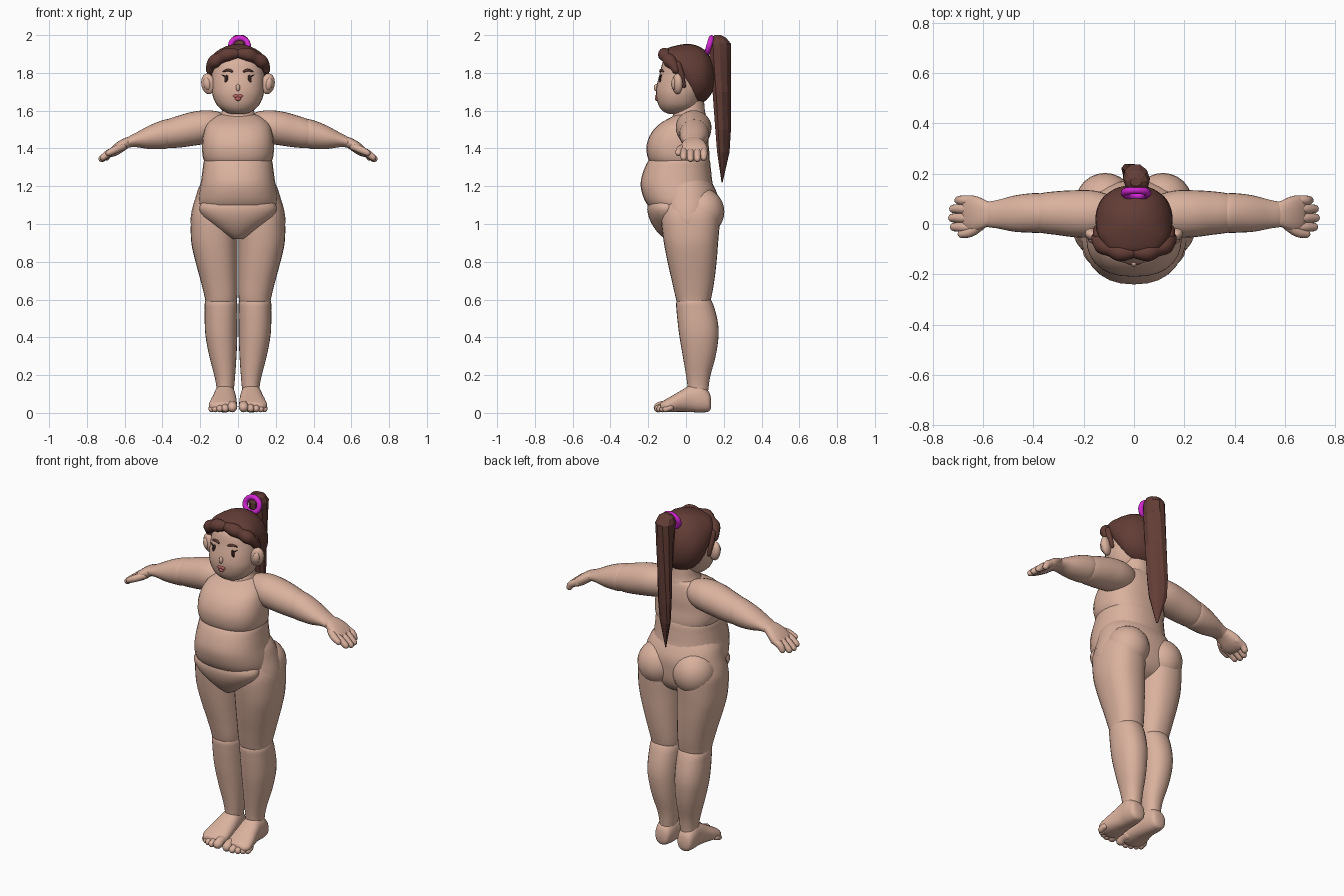
import bpy, bmesh, math
from mathutils import Vector, Matrix


def material(name, rgb):
    m = bpy.data.materials.new(name)
    m.diffuse_color = (*rgb, 1)
    return m


SKIN = material("skin", (0.70, 0.44, 0.34))
HAIR = material("hair", (0.125, 0.047, 0.037))
DARK = material("eye_dark", (0.03, 0.012, 0.012))
LIPS = material("lips", (0.50, 0.13, 0.13))
BAND = material("band", (0.65, 0.02, 0.65))


def finish(name, bm, mat, mirror=False, smooth=True):
    bmesh.ops.recalc_face_normals(bm, faces=bm.faces)
    me = bpy.data.meshes.new(name)
    bm.to_mesh(me)
    bm.free()
    ob = bpy.data.objects.new(name, me)
    bpy.context.collection.objects.link(ob)
    me.materials.append(mat)
    for p in me.polygons:
        p.use_smooth = smooth
    if mirror:
        ob.modifiers.new("mirror", 'MIRROR')
    return ob


def densify(rows, k):
    """Catmull-Rom interpolation of tuples."""
    if k < 2:
        return rows
    out = []
    for i in range(len(rows) - 1):
        a, b, c, d = (rows[max(0, min(len(rows) - 1, i + j))] for j in (-1, 0, 1, 2))
        for s in range(k):
            t = s / k
            out.append(tuple(0.5 * (2 * q + (r - p) * t + (2 * p - 5 * q + 4 * r - w) * t * t
                                    + (3 * q - p - 3 * r + w) * t ** 3)
                             for p, q, r, w in zip(a, b, c, d)))
    return out + [rows[-1]]


def skin_rings(bm, rings):
    vs = [[bm.verts.new(p) for p in r] for r in rings]
    n = len(vs[0])
    for a, b in zip(vs, vs[1:]):
        for i in range(n):
            bm.faces.new((a[i], a[(i + 1) % n], b[(i + 1) % n], b[i]))
    bm.faces.new(vs[0])
    bm.faces.new(vs[-1])


def loft(name, axis, rows, mat, mirror=False, n=28, k=4, power=2.0, smooth=True):
    """rows: (position on axis, u0, u1, v0, v1) = bounds of each rounded section."""
    bm = bmesh.new()
    rings = []
    for t, u0, u1, v0, v1 in densify(rows, k):
        ring = []
        for i in range(n):
            c, s = math.cos(math.tau * i / n), math.sin(math.tau * i / n)
            c, s = (math.copysign(abs(q) ** (2 / power), q) for q in (c, s))
            u, v = (u0 + u1 + (u1 - u0) * c) / 2, (v0 + v1 + (v1 - v0) * s) / 2
            ring.append({'x': (t, u, v), 'y': (u, t, v), 'z': (u, v, t)}[axis])
        rings.append(ring)
    skin_rings(bm, rings)
    return finish(name, bm, mat, mirror, smooth)


def tube(name, pts, mat, mirror=True, n=12, k=3):
    """Round-ended tube through (x, y, z, radius) points."""
    path = densify(pts, k)
    P = [Vector(p[:3]) for p in path]
    R = [p[3] for p in path]
    d0, d1 = (P[0] - P[1]).normalized(), (P[-1] - P[-2]).normalized()
    caps = (30, 60, 80)
    head = [(P[0] + d0 * R[0] * math.sin(math.radians(a)), R[0] * math.cos(math.radians(a))) for a in caps]
    tail = [(P[-1] + d1 * R[-1] * math.sin(math.radians(a)), R[-1] * math.cos(math.radians(a))) for a in caps]
    seq = head[::-1] + list(zip(P, R)) + tail
    bm = bmesh.new()
    rings = []
    for i, (p, r) in enumerate(seq):
        d = seq[min(i + 1, len(seq) - 1)][0] - seq[max(i - 1, 0)][0]
        q = d.to_track_quat('Z', 'Y')
        rings.append([p + q @ Vector((r * math.cos(math.tau * j / n), r * math.sin(math.tau * j / n), 0))
                      for j in range(n)])
    skin_rings(bm, rings)
    return finish(name, bm, mat, mirror)


def blob(name, loc, size, mat, mirror=False, tilt=(0, 0, 0)):
    bm = bmesh.new()
    rot = Matrix.Rotation(tilt[0], 4, 'X') @ Matrix.Rotation(tilt[1], 4, 'Y') @ Matrix.Rotation(tilt[2], 4, 'Z')
    mat4 = Matrix.Translation(loc) @ rot @ Matrix.Diagonal((*size, 1))
    bmesh.ops.create_uvsphere(bm, u_segments=24, v_segments=14, radius=1, matrix=mat4)
    return finish(name, bm, mat, mirror)


def sym(rows):
    return [(t, -h, h, a, b) for t, h, a, b in rows]


# torso: chest, belly roll, hips, lower belly fold, seat
loft("chest", 'z', sym([(1.585, .07, -.03, .09), (1.57, .12, -.07, .105), (1.53, .165, -.14, .115),
                        (1.48, .183, -.185, .12), (1.42, .19, -.208, .12), (1.36, .187, -.205, .125),
                        (1.32, .17, -.185, .12), (1.29, .13, -.14, .09)]), SKIN, power=2.4)
loft("belly", 'z', sym([(1.38, .14, -.15, .10), (1.34, .178, -.195, .125), (1.29, .187, -.222, .132),
                        (1.22, .197, -.24, .14), (1.16, .208, -.232, .155), (1.11, .21, -.21, .15),
                        (1.08, .19, -.18, .12), (1.05, .14, -.12, .08)]), SKIN, power=2.3)
loft("hips", 'z', sym([(1.25, .17, -.13, .12), (1.20, .205, -.15, .148), (1.14, .225, -.155, .17),
                       (1.07, .245, -.15, .17), (1.0, .25, -.13, .16), (.95, .22, -.10, .13),
                       (.92, .12, -.06, .08)]), SKIN, power=2.2)
loft("lower_belly", 'z', sym([(1.14, .17, -.19, .0), (1.09, .205, -.205, .0), (1.04, .185, -.198, .0),
                              (.99, .13, -.175, .0), (.95, .075, -.145, -.01), (.92, .025, -.11, -.03)]), SKIN)
blob("seat_cheek", (.115, .085, 1.065), (.118, .118, .125), SKIN, True)

# legs
loft("thigh", 'z', [(1.12, .02, .22, -.12, .15), (1.06, .003, .244, -.13, .178), (1.0, .002, .25, -.13, .178),
                    (.9, .002, .247, -.117, .17), (.8, .002, .225, -.098, .162), (.7, .002, .198, -.075, .15),
                    (.62, .003, .178, -.057, .136), (.58, .01, .168, -.045, .125), (.55, .03, .14, -.02, .1)],
     SKIN, True, power=2.3)
loft("shin", 'z', [(.63, .03, .15, -.02, .11), (.59, .006, .174, -.05, .137), (.54, .003, .176, -.05, .155),
                   (.47, .003, .176, -.043, .17), (.4, .004, .171, -.034, .172), (.3, .008, .152, -.017, .157),
                   (.2, .015, .126, .0, .13), (.14, .02, .115, .008, .12), (.09, .025, .115, .01, .115)],
     SKIN, True, power=2.2)

# feet: rows run heel to ball, then five toes
loft("foot", 'y', [(.133, .05, .09, .03, .07), (.122, .03, .115, .008, .11), (.08, .018, .125, .002, .15),
                   (.03, .012, .128, .004, .15), (-.02, .008, .138, .006, .122), (-.07, .006, .15, .005, .093),
                   (-.11, .008, .152, .005, .07), (-.135, .02, .13, .012, .055)], SKIN, True, power=2.3)
for i, (x0, x, y, r) in enumerate([(.032, .03, -.145, .026), (.066, .067, -.148, .019), (.093, .096, -.138, .018),
                                   (.117, .121, -.124, .017), (.136, .14, -.108, .016)]):
    tube(f"toe_{i + 1}", [(x0, -.08, r + .012, r), (x, y + .025, r + .012, r), (x, y, r + .003, r)], SKIN)

# arms
loft("upper_arm", 'x', [(.07, -.01, .10, 1.47, 1.58), (.11, -.035, .12, 1.44, 1.596), (.17, -.053, .134, 1.425, 1.602),
                        (.24, -.052, .134, 1.414, 1.594), (.31, -.043, .13, 1.405, 1.575),
                        (.37, -.035, .122, 1.403, 1.555), (.41, -.02, .105, 1.42, 1.53)], SKIN, True)
loft("forearm", 'x', [(.33, -.015, .1, 1.43, 1.54), (.37, -.034, .121, 1.402, 1.555), (.42, -.034, .121, 1.396, 1.542),
                      (.48, -.03, .112, 1.398, 1.516), (.54, -.018, .096, 1.407, 1.483),
                      (.58, -.012, .088, 1.405, 1.462), (.61, .0, .08, 1.40, 1.44)], SKIN, True)

# hands
loft("palm", 'x', [(.555, .0, .08, 1.415, 1.46), (.585, -.012, .092, 1.40, 1.46), (.62, -.026, .108, 1.375, 1.445),
                   (.65, -.03, .114, 1.36, 1.425), (.675, -.02, .11, 1.355, 1.402), (.685, .01, .09, 1.36, 1.385)],
     SKIN, True, power=2.4)
for i, (y, x, z) in enumerate([(-.012, .715, 1.352), (.024, .722, 1.345), (.06, .718, 1.345), (.094, .697, 1.352)]):
    tube(f"finger_{i + 1}", [(.64, y, 1.393, .019), (.68, y, 1.377, .02), (x, y, z, .017)], SKIN)
tube("thumb", [(.61, -.005, 1.41, .02), (.65, -.032, 1.393, .02), (.685, -.04, 1.376, .016)], SKIN)

# neck and head
loft("neck", 'z', sym([(1.5, .11, -.09, .11), (1.56, .10, -.075, .108), (1.60, .085, -.062, .10),
                       (1.66, .08, -.05, .095)]), SKIN)
loft("head", 'z', sym([(1.583, .04, -.09, .0), (1.597, .075, -.122, .03), (1.63, .112, -.146, .065),
                       (1.68, .134, -.158, .09), (1.73, .14, -.156, .11), (1.8, .14, -.138, .12),
                       (1.86, .132, -.122, .12), (1.91, .1, -.085, .1), (1.935, .05, -.04, .05)]), SKIN, power=2.15)
blob("ear", (.158, -.045, 1.742), (.038, .026, .055), SKIN, True, (0, .15, .4))
blob("ear_hollow", (.163, -.06, 1.742), (.02, .018, .034), SKIN, True, (0, .15, .4))
blob("nose", (0, -.158, 1.722), (.011, .012, .019), SKIN)
blob("eye", (.06, -.134, 1.765), (.013, .007, .023), DARK, True, (0, 0, -.3))
tube("lash", [(.07, -.134, 1.782, .003), (.085, -.128, 1.79, .002)], DARK, n=6)
tube("eyebrow", [(.032, -.136, 1.808, .006), (.052, -.132, 1.815, .007), (.078, -.121, 1.808, .004)], HAIR, n=8)
blob("upper_lip", (.011, -.156, 1.677), (.015, .007, .009), LIPS, True)
blob("lower_lip", (0, -.156, 1.663), (.016, .009, .011), LIPS)

# hair cap, swept fringe
loft("hair_cap", 'y', sym([(-.115, .05, 1.89, 1.915), (-.10, .10, 1.86, 1.93), (-.05, .14, 1.79, 1.945),
                           (0, .152, 1.69, 1.953), (.05, .15, 1.637, 1.947), (.10, .128, 1.65, 1.92),
                           (.135, .085, 1.69, 1.87), (.15, .045, 1.73, 1.83), (.154, .015, 1.76, 1.80)]), HAIR)
tube("fringe", [(.01, -.112, 1.902, .026), (.055, -.113, 1.897, .036), (.09, -.1, 1.88, .03),
                (.122, -.085, 1.862, .036), (.143, -.066, 1.838, .026), (.15, -.055, 1.815, .02)], HAIR, n=14)
tube("side_lock", [(.14, -.045, 1.84, .022), (.148, -.025, 1.79, .016), (.143, -.01, 1.73, .01)], HAIR)

# faceted ponytail, sheared so its flat side runs diagonally
tail = loft("ponytail", 'z', [(2.0, -.015, .03, .15, .185), (1.985, -.035, .052, .132, .215),
                              (1.955, -.045, .063, .118, .24), (1.88, -.045, .06, .122, .24),
                              (1.7, -.043, .055, .138, .24), (1.5, -.04, .05, .153, .24),
                              (1.38, -.032, .04, .163, .232), (1.22, -.003, .003, .188, .194)],
            HAIR, n=10, k=1, smooth=False)
for v in tail.data.vertices:
    v.co.x -= (v.co.y - .19) * min(1, (2 - v.co.z) * 1.2)

# hair band
ring = [(.008 + .046 * math.cos(a), .123 + .012 * math.sin(a), 1.945 + .04 * math.sin(a), .015)
        for a in [math.tau * i / 14 for i in range(15)]]
tube("hair_band", ring, BAND, mirror=False, k=2)
